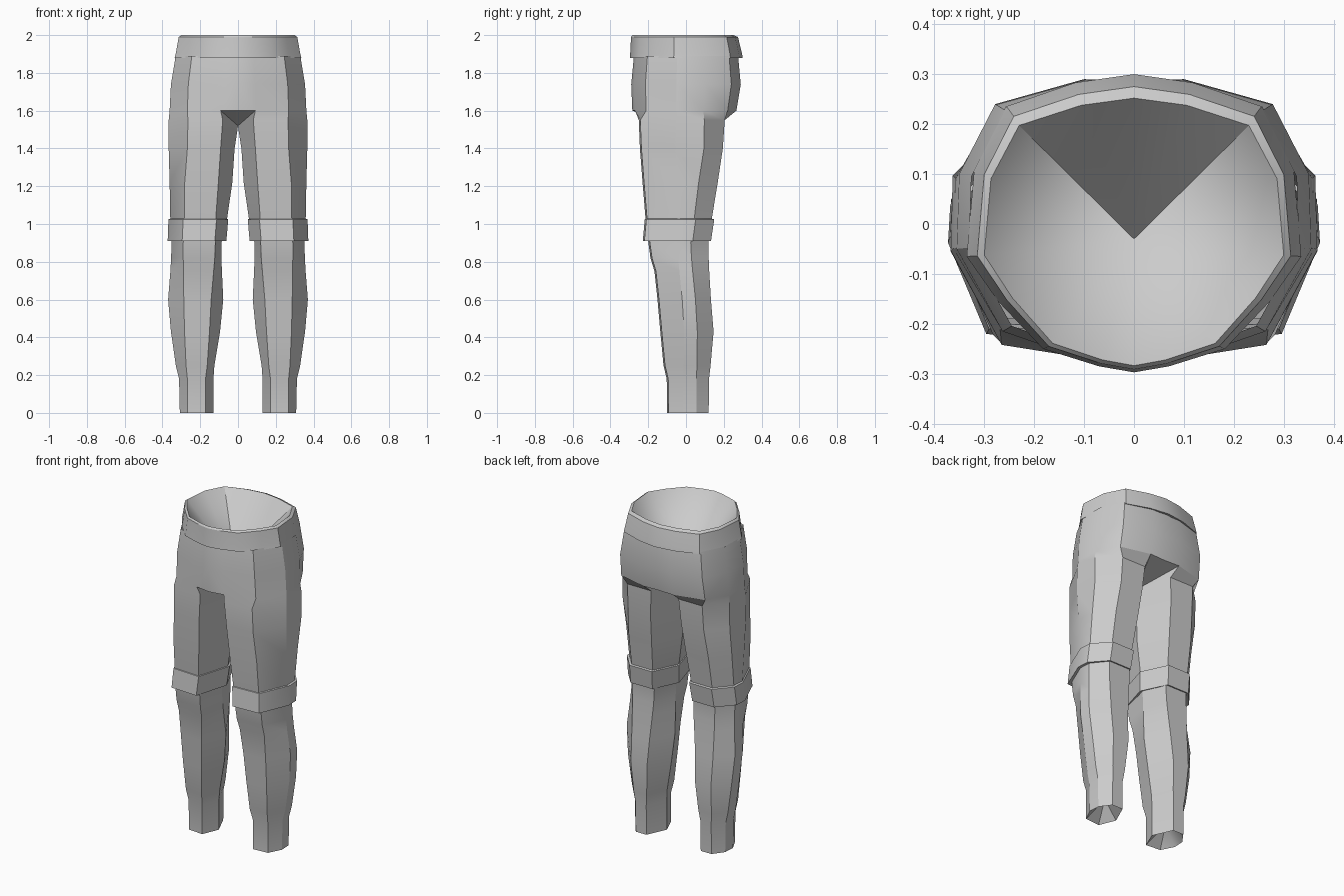
import bpy, bmesh, math

if "Cube" in bpy.data.objects:
    bpy.data.objects.remove(bpy.data.objects["Cube"])

grey = bpy.data.materials.new("plain_grey")
grey.diffuse_color = (0.6, 0.6, 0.6, 1)
grey.use_nodes = True
grey.node_tree.nodes["Principled BSDF"].inputs["Base Color"].default_value = grey.diffuse_color


def finish(bm, name, angle=28):
    bmesh.ops.remove_doubles(bm, verts=bm.verts, dist=0.0005)
    bmesh.ops.recalc_face_normals(bm, faces=bm.faces)
    mesh = bpy.data.meshes.new(name)
    bm.to_mesh(mesh)
    bm.free()
    mesh.materials.append(grey)
    ob = bpy.data.objects.new(name, mesh)
    bpy.context.collection.objects.link(ob)
    bpy.ops.object.select_all(action='DESELECT')
    ob.select_set(True)
    bpy.context.view_layer.objects.active = ob
    bpy.ops.object.shade_smooth_by_angle(angle=math.radians(angle))


def ring(bm, pts, z):
    return [bm.verts.new((x, y, z)) for x, y in pts]


def bridge(bm, a, b, closed=True):
    n = len(a)
    for i in range(n if closed else n - 1):
        j = (i + 1) % n
        bm.faces.new((a[i], a[j], b[j], b[i]))


def fan(bm, loop, tip):
    t = bm.verts.new(tip)
    for i in range(len(loop)):
        bm.faces.new((loop[i], loop[(i + 1) % len(loop)], t))


def mirror(bm):
    dup = bmesh.ops.duplicate(bm, geom=bm.verts[:] + bm.edges[:] + bm.faces[:])["geom"]
    for v in dup:
        if isinstance(v, bmesh.types.BMVert):
            v.co.x *= -1
    bmesh.ops.reverse_faces(bm, faces=[f for f in dup if isinstance(f, bmesh.types.BMFace)])


def scaled(pts, sx, front, back):
    """Scale an outline sideways, and its front and back halves separately."""
    return [(x * sx, y * (front if y < 0 else back)) for x, y in pts]


def leg_section(z, panel_in, panel_out, outer, inner, front, back, mid):
    """Seven-sided leg: flat front and back panels, outer side strip, inner ridge."""
    gap = .035 + .04 * min(1, max(0, (z - 1) / .4))
    return [(panel_in, front - .004), (panel_out, front + .004),
            (outer, mid - gap), (outer - .004, mid + gap),
            (panel_out - .012, back), (panel_in + .012, back), (inner, mid - .02)]


# Pelvis: right half from front centre round the hip to back centre
hip = [(0, -.29), (.09, -.275), (.263, -.215), (.355, -.05),
       (.35, .1), (.278, .24), (.1, .29), (0, .285)]
bm = bmesh.new()
rows = [ring(bm, scaled(hip, sx, f, b), z) for z, sx, f, b in
        ((1.89, .93, .95, .95), (1.74, 1, 1, 1), (1.60, 1.02, .98, .92))]
for a, b in zip(rows, rows[1:]):
    bridge(bm, a, b, closed=False)

# Crotch gusset
low = rows[-1]
crotch = bm.verts.new((0, -.03, 1.52))
bm.faces.new((low[0], low[1], crotch))
bm.faces.new((low[7], low[6], crotch))

# Legs: height, panel inner and outer x, outer x, inner x, front y, back y, mid y
thigh = [(1.55, .081, .265, .367, .004, -.246, .205, .022),
         (1.40, .092, .268, .367, .018, -.24, .195, .02),
         (1.22, .104, .282, .362, .03, -.226, .168, .01),
         (1.00, .12, .285, .358, .062, -.208, .132, .005)]
shin = [(.90, .12, .29, .352, .088, -.195, .118, -.01),
        (.82, .123, .29, .354, .088, -.184, .12, -.006),
        (.75, .129, .289, .358, .085, -.163, .123, 0),
        (.60, .142, .287, .37, .078, -.147, .132, .015),
        (.43, .151, .283, .355, .095, -.132, .146, .025),
        (.25, .163, .275, .329, .125, -.115, .13, .023),
        (.18, .172, .268, .312, .13, -.098, .122, .02),
        (.00, .172, .268, .308, .13, -.097, .12, .02)]
prev = low[1:7] + [crotch]
for row in thigh + shin:
    cur = ring(bm, leg_section(*row), row[0])
    if row is thigh[0]:
        cur[6].co.z = 1.49
    bridge(bm, prev, cur)
    prev = cur
fan(bm, prev, (.22, .01, .1))   # hollow ankle opening
mirror(bm)
finish(bm, "trousers")

# Knee bands: the knee section enlarged into a raised strap
knee = leg_section(*thigh[-1])
bm = bmesh.new()
loops = []
for z, s, dx, dy in ((.915, .9, 0, 0), (.91, 1.05, .007, -.008), (1.025, 1.07, 0, .006), (1.03, .97, 0, 0)):
    loops.append(ring(bm, [(.211 + (x - .211) * s + dx, -.035 + (y + .035) * s + dy) for x, y in knee], z))
for i in range(4):
    bridge(bm, loops[i], loops[(i + 1) % 4])
mirror(bm)
finish(bm, "knee_bands")

# Waistband: bevelled ring with a hollow inside
half = [(0, -.297), (.07, -.285), (.182, -.25), (.272, -.155), (.335, -.065),
        (.32, .108), (.257, .235), (.118, .283), (0, .3)]
outline = half + [(-x, y) for x, y in half[-2:0:-1]]
bm = bmesh.new()
loops = [ring(bm, scaled(outline, sx, f, b), z) for z, sx, f, b in
         ((1.885, .93, .93, .93), (1.88, 1, 1, 1), (1.90, .985, .995, .99),
          (1.99, .937, .98, .917), (2.0, .895, .955, .84))]
for a, b in zip(loops, loops[1:]):
    bridge(bm, a, b)
fan(bm, loops[-1], (0, -.03, 1.68))
finish(bm, "waistband", 32)
